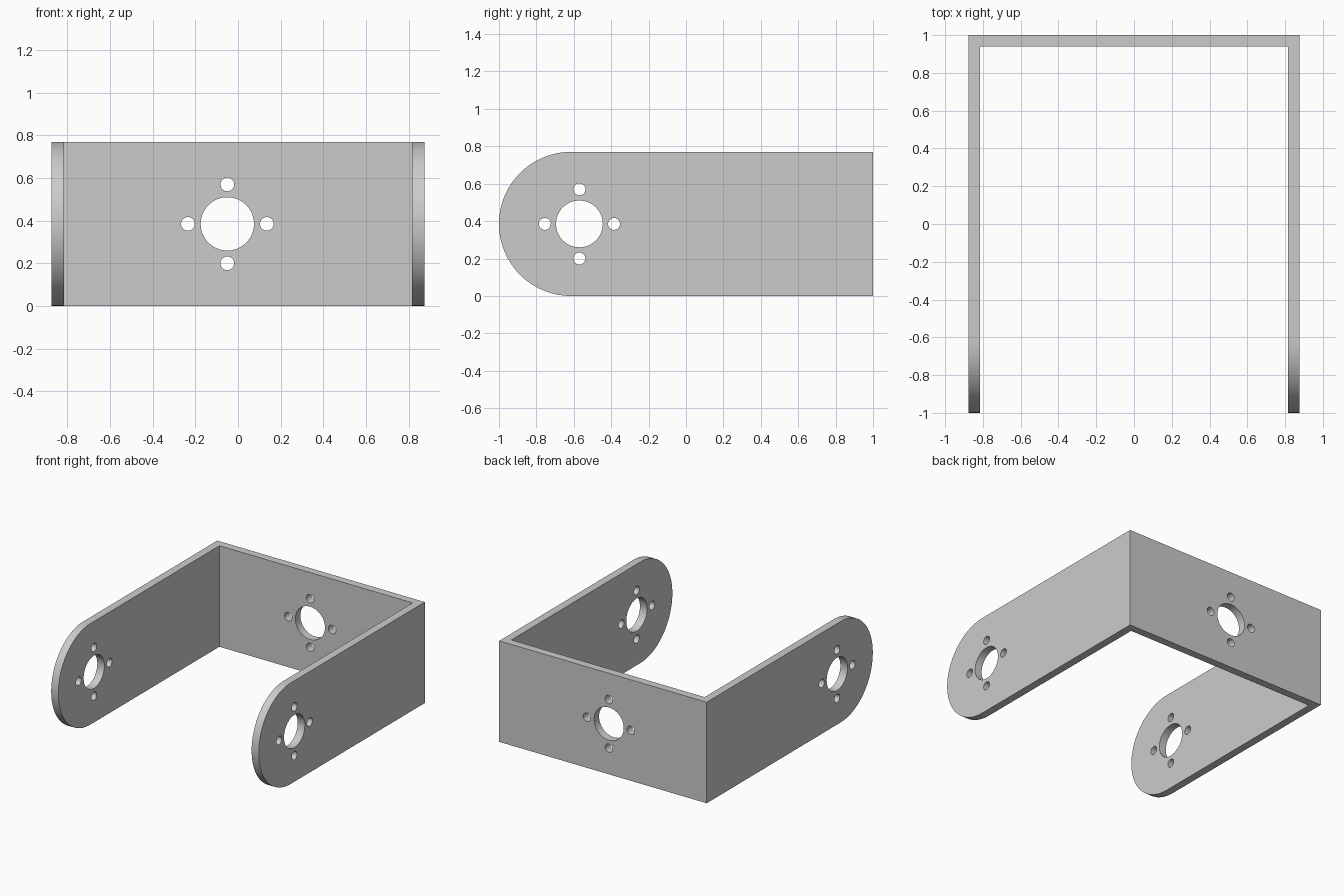
import bpy
import bmesh
from math import cos, sin, pi, radians
from mathutils import Matrix, Vector

cube = bpy.data.objects.get("Cube")
if cube:
    bpy.data.objects.remove(cube, do_unlink=True)

HALF_WIDTH, HEIGHT, WALL = 0.875, 0.77, 0.06
MID = HEIGHT / 2

metal = bpy.data.materials.new("grey metal")
metal.use_nodes = True
grey = (0.6, 0.6, 0.6, 1)
metal.diffuse_color = grey
metal.node_tree.nodes["Principled BSDF"].inputs["Base Color"].default_value = grey


def prism(name, points, depth):
    """Extrude a closed outline of 3D points along the depth vector."""
    bm = bmesh.new()
    face = bm.faces.new([bm.verts.new(p) for p in points])
    ext = bmesh.ops.extrude_face_region(bm, geom=[face])
    moved = [v for v in ext["geom"] if isinstance(v, bmesh.types.BMVert)]
    bmesh.ops.translate(bm, verts=moved, vec=Vector(depth))
    bmesh.ops.recalc_face_normals(bm, faces=bm.faces)
    return finish(name, bm)


def finish(name, bm):
    mesh = bpy.data.meshes.new(name)
    bm.to_mesh(mesh)
    bm.free()
    mesh.materials.append(metal)
    obj = bpy.data.objects.new(name, mesh)
    bpy.context.collection.objects.link(obj)
    return obj


def hole_cutter(name, centre, axis, length):
    """Large bore with four screw holes around it, along the x or y axis."""
    turn = Matrix.Rotation(pi / 2, 4, "Y" if axis == "x" else "X")
    place = Matrix.Translation(centre) @ turn
    bm = bmesh.new()
    spots = [(0, 0, 0.125, 64)]
    spots += [(0.185 * cos(k * pi / 2), 0.185 * sin(k * pi / 2), 0.032, 32) for k in range(4)]
    for u, v, radius, sides in spots:
        bmesh.ops.create_cone(bm, cap_ends=True, segments=sides, radius1=radius,
                              radius2=radius, depth=length,
                              matrix=place @ Matrix.Translation((u, v, 0)))
    return finish(name, bm)


# U-shaped body, taller than needed so the side profile trims it
inner = HALF_WIDTH - WALL
plan = [(-HALF_WIDTH, -1.1), (-inner, -1.1), (-inner, 1 - WALL), (inner, 1 - WALL),
        (inner, -1.1), (HALF_WIDTH, -1.1), (HALF_WIDTH, 1), (-HALF_WIDTH, 1)]
bracket = prism("bracket", [(x, y, -0.1) for x, y in plan], (0, 0, HEIGHT + 0.2))

# Side profile with round arm ends
arc = [pi / 2 + pi * i / 48 for i in range(49)]
side = [(-1, MID - 1 + MID * cos(a), MID + MID * sin(a)) for a in arc]
side += [(-1, 1.2, 0), (-1, 1.2, HEIGHT)]
profile = prism("side_profile_cutter", side, (2, 0, 0))

# Bores through both arms and the back plate
arm_holes = hole_cutter("arm_hole_cutter", (0, -0.57, MID), "x", 2.2)
back_holes = hole_cutter("back_hole_cutter", (-0.05, 1, MID), "y", 0.5)

cutters = [(profile, "INTERSECT"), (arm_holes, "DIFFERENCE"), (back_holes, "DIFFERENCE")]
for cutter, operation in cutters:
    cutter.hide_render = True
    mod = bracket.modifiers.new(cutter.name, "BOOLEAN")
    mod.operation, mod.solver, mod.object = operation, "EXACT", cutter

# Apply the cuts and drop the cutters
bpy.ops.object.select_all(action="DESELECT")
bracket.select_set(True)
bpy.context.view_layer.objects.active = bracket
for mod in list(bracket.modifiers):
    bpy.ops.object.modifier_apply(modifier=mod.name)
for cutter, _ in cutters:
    bpy.data.objects.remove(cutter, do_unlink=True)
bpy.ops.object.shade_smooth_by_angle(angle=radians(30))
